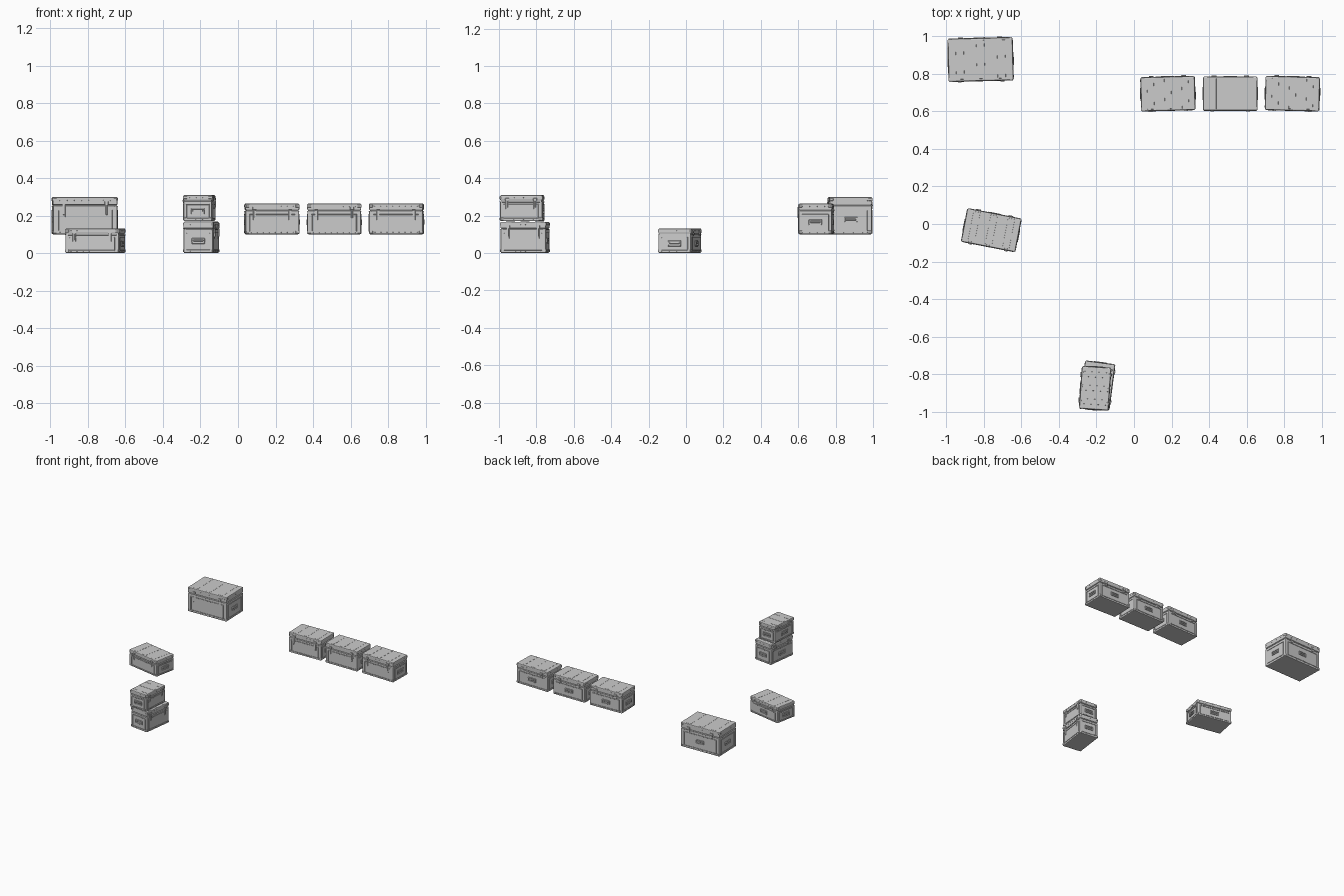
import bpy, bmesh
from math import radians
from mathutils import Matrix, Vector

if "Cube" in bpy.data.objects:
    bpy.data.objects.remove(bpy.data.objects["Cube"])


def make_object(name, boxes, matrix, bevel, segments=1):
    """One mesh made of axis-aligned boxes given as (centre, size)."""
    bm = bmesh.new()
    for c, s in boxes:
        bmesh.ops.create_cube(bm, size=1, matrix=Matrix.Translation(c) @ Matrix.Diagonal((*s, 1)))
    me = bpy.data.meshes.new(name)
    bm.to_mesh(me)
    bm.free()
    ob = bpy.data.objects.new(name, me)
    bpy.context.collection.objects.link(ob)
    ob.matrix_world = matrix
    if bevel:
        mod = ob.modifiers.new("bevel", 'BEVEL')
        mod.width = bevel
        mod.segments = segments
        mod.limit_method = 'ANGLE'
    return ob


def add_rivets(name, points, axis, matrix, r=0.0022):
    bm = bmesh.new()
    rot = Vector((0, 0, 1)).rotation_difference(Vector(axis)).to_matrix().to_4x4()
    for p in points:
        bmesh.ops.create_cone(bm, cap_ends=True, segments=8, radius1=r, radius2=r * 0.6,
                              depth=0.003, matrix=Matrix.Translation(p) @ rot)
    me = bpy.data.meshes.new(name)
    bm.to_mesh(me)
    bm.free()
    ob = bpy.data.objects.new(name, me)
    bpy.context.collection.objects.link(ob)
    ob.matrix_world = matrix


def ring(w, h, t):
    """Rectangular frame in a face plane: (u, v, width, height)."""
    return [(0, s * (h - t) / 2, w, t) for s in (-1, 1)] + \
           [(s * (w - t) / 2, 0, t, h - 2 * t) for s in (-1, 1)]


def crate(n, x, y, z, w, d, h, angle):
    m = Matrix.Translation((x, y, z)) @ Matrix.Rotation(radians(angle), 4, 'Z')
    pre = f"crate_{n}_"
    lid_h = h * 0.22
    body_h = h - lid_h - 0.002
    seam = h - lid_h
    hy, hx = d / 2, w / 2

    # shell, recessed seam and lid
    make_object(pre + "body", [((0, 0, body_h / 2), (w - 0.002, d - 0.002, body_h))], m, 0.006, 2)
    make_object(pre + "seam", [((0, 0, seam), (w - 0.01, d - 0.01, 0.012))], m, 0)
    make_object(pre + "lid", [((0, 0, h - lid_h / 2 - 0.0005), (w, d, lid_h - 0.001))], m, 0.006, 2)

    # broad shallow ribs across the lid
    make_object(pre + "lid_ribs", [((u * w, 0, h - 0.0005), (w * 0.125, d * 0.9, 0.001))
                                   for u in (-0.32, 0, 0.32)], m, 0.0004)

    # raised frame on each long side and lips around the seam
    trim = []
    for s in (-1, 1):
        for u, v, a, b in ring(w * 0.84, body_h * 0.74, 0.004):
            trim.append(((u, s * hy, body_h * 0.48 + v), (a, 0.004, b)))
        trim.append(((0, s * (hy - 0.0005), seam - 0.006), (w * 0.9, 0.005, 0.004)))
        for u, v, a, b in ring(d * 0.8, body_h * 0.74, 0.004):
            trim.append(((s * hx, u, body_h * 0.48 + v), (0.004, a, b)))
        trim.append(((s * (hx - 0.0005), 0, seam - 0.006), (0.005, d * 0.88, 0.004)))
    make_object(pre + "panel_trim", trim, m, 0.0007)

    # front latches: plate, tall lever and hook on the lid
    latches = []
    for s in (-1, 1):
        lx = s * w * 0.33
        latches += [((lx, -hy - 0.001, seam - h * 0.15), (0.016, 0.004, h * 0.34)),
                    ((lx, -hy - 0.003, seam - h * 0.13), (0.009, 0.006, h * 0.26)),
                    ((lx, -hy - 0.002, seam + lid_h * 0.25), (0.020, 0.007, lid_h * 0.42))]
    make_object(pre + "latches", latches, m, 0.001)

    # rear hinges: two leaves and a barrel each
    hinges = []
    for s in (-1, 1):
        lx = s * w * 0.3
        hinges += [((lx, hy + 0.001, seam), (0.026, 0.004, h * 0.2)),
                   ((lx, hy + 0.003, seam), (0.026, 0.007, 0.007))]
    make_object(pre + "hinges", hinges, m, 0.0012)

    # carry handles on both ends and on the back
    frames, grips = [], []
    hw, hh, hz = 0.070, 0.030, body_h * 0.50
    for s in (-1, 1):
        for u, v, a, b in ring(hw, hh, 0.005):
            frames.append(((s * (hx + 0.001), u, hz + v), (0.006, a, b)))
        grips.append(((s * (hx + 0.0015), 0, hz + 0.002), (0.006, hw - 0.016, 0.009)))
    for u, v, a, b in ring(hw, hh, 0.005):
        frames.append(((u, hy + 0.001, hz + v), (a, 0.006, b)))
    grips.append(((0, hy + 0.0015, hz + 0.002), (hw - 0.016, 0.006, 0.009)))
    make_object(pre + "handle_frames", frames, m, 0.001)
    make_object(pre + "handle_grips", grips, m, 0.0015)

    # protective corner brackets on lid and base
    corners = []
    for sx in (-1, 1):
        for sy in (-1, 1):
            for zc in (0.012, h - 0.014):
                corners.append(((sx * (hx - 0.012), sy * hy, zc), (0.016, 0.003, 0.014)))
                corners.append(((sx * hx, sy * (hy - 0.012), zc), (0.003, 0.016, 0.014)))
    make_object(pre + "corner_brackets", corners, m, 0.0007)

    # rows of rivets along the base and lid
    us = [(i / 7 - 0.5) * 0.78 for i in range(8)]
    for s, side in ((-1, "front"), (1, "back")):
        add_rivets(pre + side + "_rivets", [(u * w, s * hy, zc) for u in us
                                            for zc in (0.010, h - lid_h * 0.45)], (0, s, 0), m)
    for s, side in ((-1, "left"), (1, "right")):
        add_rivets(pre + side + "_rivets", [(s * hx, u * d, zc) for u in us[::2] + us[-1:]
                                            for zc in (0.010, h - lid_h * 0.45)], (s, 0, 0), m)


# x, y, z, width, depth, height, turn
LAYOUT = [
    (-0.818, 0.877, 0.10, 0.345, 0.228, 0.20, 1.5),
    (-0.761, -0.033, 0.0, 0.293, 0.180, 0.132, -11),
    (-0.196, -0.861, 0.0, 0.245, 0.160, 0.168, 82.5),
    (-0.207, -0.876, 0.170, 0.227, 0.155, 0.140, 86),
    (0.181, 0.695, 0.10, 0.288, 0.180, 0.165, 1.5),
    (0.513, 0.695, 0.10, 0.288, 0.180, 0.165, 0),
    (0.845, 0.695, 0.10, 0.288, 0.180, 0.165, -1.5),
]
for i, spec in enumerate(LAYOUT, 1):
    crate(i, *spec)
